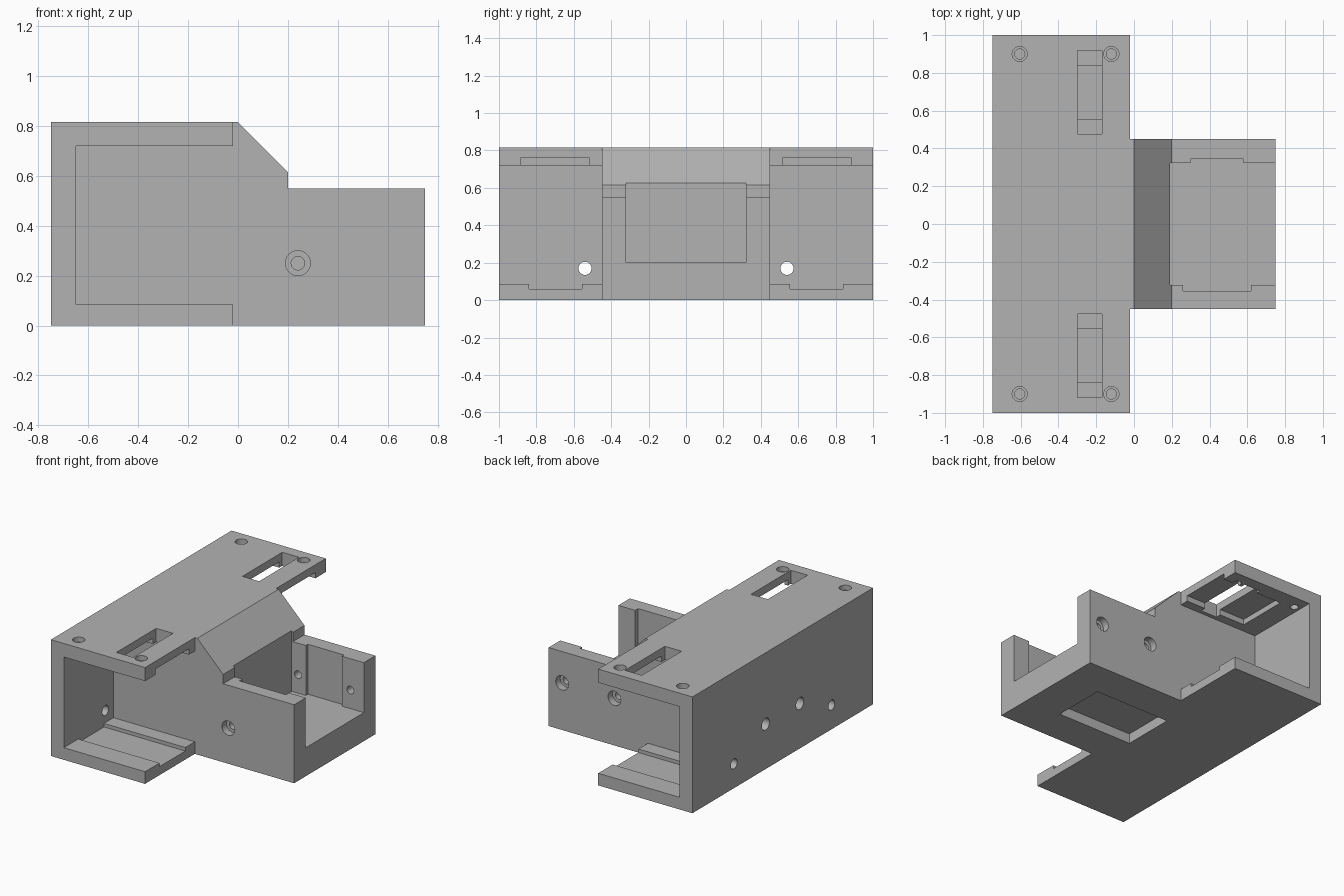
import bpy, bmesh, math
from mathutils import Vector, Matrix

cube = bpy.data.objects.get("Cube")
if cube:
    bpy.data.objects.remove(cube, do_unlink=True)

grey = bpy.data.materials.new("plain_grey")
grey.use_nodes = True
colour = (0.45, 0.45, 0.45, 1)
grey.diffuse_color = colour
grey.node_tree.nodes["Principled BSDF"].inputs["Base Color"].default_value = colour


def to_object(bm, name):
    bmesh.ops.recalc_face_normals(bm, faces=bm.faces[:])
    mesh = bpy.data.meshes.new(name)
    bm.to_mesh(mesh)
    bm.free()
    mesh.materials.append(grey)
    ob = bpy.data.objects.new(name, mesh)
    bpy.context.collection.objects.link(ob)
    return ob


def extrusion(name, profile, half_y):
    """Closed x-z profile extruded symmetrically along y."""
    bm = bmesh.new()
    face = bm.faces.new([bm.verts.new((x, -half_y, z)) for x, z in profile])
    grown = bmesh.ops.extrude_face_region(bm, geom=[face])["geom"]
    moved = [v for v in grown if isinstance(v, bmesh.types.BMVert)]
    bmesh.ops.translate(bm, verts=moved, vec=(0, 2 * half_y, 0))
    return to_object(bm, name)


def combine(other, operation):
    """Apply a boolean to the bracket and discard the helper."""
    other.hide_render = True
    mod = bracket.modifiers.new("combine", 'BOOLEAN')
    mod.operation = operation
    mod.solver = 'EXACT'
    mod.object = other
    bpy.context.view_layer.objects.active = bracket
    bpy.ops.object.modifier_apply(modifier=mod.name)
    bpy.data.objects.remove(other, do_unlink=True)


def cut_box(x, y, z):
    bm = bmesh.new()
    bmesh.ops.create_cube(bm, size=1)
    spans = [sorted(s) for s in (x, y, z)]
    for v in bm.verts:
        v.co = [(a + b) / 2 + c * (b - a) for (a, b), c in zip(spans, v.co)]
    combine(to_object(bm, "box_cutter"), 'DIFFERENCE')


def cut_round(point, direction, radius, depth, end_radius=None, sides=32):
    """Round cutter starting just outside a surface point."""
    d = Vector(direction)
    margin = 0.01
    bm = bmesh.new()
    bmesh.ops.create_cone(bm, cap_ends=True, segments=sides, radius1=radius,
                          radius2=end_radius or radius, depth=depth + margin)
    centre = Vector(point) + d * (depth - margin) / 2
    turn = d.to_track_quat('Z', 'Y').to_matrix().to_4x4()
    bm.transform(Matrix.Translation(centre) @ turn)
    combine(to_object(bm, "round_cutter"), 'DIFFERENCE')


def cut_screw(point, direction, head, head_depth, shank, depth):
    cut_round(point, direction, head, head_depth)
    cut_round(point, direction, shank, depth)


UP, DOWN = (0, 0, 1), (0, 0, -1)

# Open channel along y, joined to the stepped centre block
bracket = extrusion("mounting_bracket", [
    (-.75, 0), (-.02, 0), (-.02, .085), (-.65, .085),
    (-.65, .72), (-.02, .72), (-.02, .815), (-.75, .815)], 1)
centre = extrusion("centre_block", [
    (-.75, 0), (.75, 0), (.75, .55), (.2, .55),
    (.2, .615), (0, .815), (-.75, .815)], .45)
combine(centre, 'UNION')

# Front pocket with a shallow relief in each side wall
cut_box((.19, .8), (-.322, .322), (.2, .9))
cut_box((.30, .58), (.3, .345), (.2, .6))
cut_box((.26, .62), (-.3, -.355), (.2, .6))

# Shallow recess under the block
cut_box((-.12, .47), (-.19, .19), (-.05, .07))

for s in (-1, 1):
    # Side screws through the pocket walls
    for x in (.24, .645):
        cut_screw((x, s * .45, .25 if s < 0 else .33), (0, -s, 0),
                  .05, .05, .027, .14)

    # Screws in the pocket floor
    cut_screw((.53, s * .14, .2), DOWN, .065, .08, .033, .22)

    # Cable hole low in the back wall, blind holes in back and top
    cut_screw((-.65, s * .54, .17), (-1, 0, 0), .065, .04, .035, .12)
    cut_round((-.75, s * .19, .315), (1, 0, 0), .042, .25)
    cut_round((-.63, s * .27, .815), DOWN, .042, .1)

    # Top plate: underside notch and through window
    cut_box((-.5, .01), (s * .515, s * .885), (.6, .76))
    cut_box((-.3, -.17), (s * .477, s * .918), (.6, .85))

    # Bottom plate: groove and half-round cutout with a bevelled rim
    cut_box((-.65, .01), (s * .555, s * .84), (.06, .2))
    cut_round((-.02, s * .7, 0), UP, .19, .12, sides=64)
    cut_round((-.02, s * .7, 0), UP, .225, .03, .19, sides=64)

    # Plate screws
    for y in (.495, .9):
        for x in (-.605, -.12):
            cut_screw((x, s * y, .815), DOWN, .04, .035, .027, .12)
        for x in (-.5, -.12):
            cut_screw((x, s * y, 0), UP, .04, .035, .027, .12)

# Smooth bores, sharp edges
bpy.ops.object.select_all(action='DESELECT')
bracket.select_set(True)
bpy.context.view_layer.objects.active = bracket
bpy.ops.object.shade_smooth_by_angle(angle=math.radians(30))
